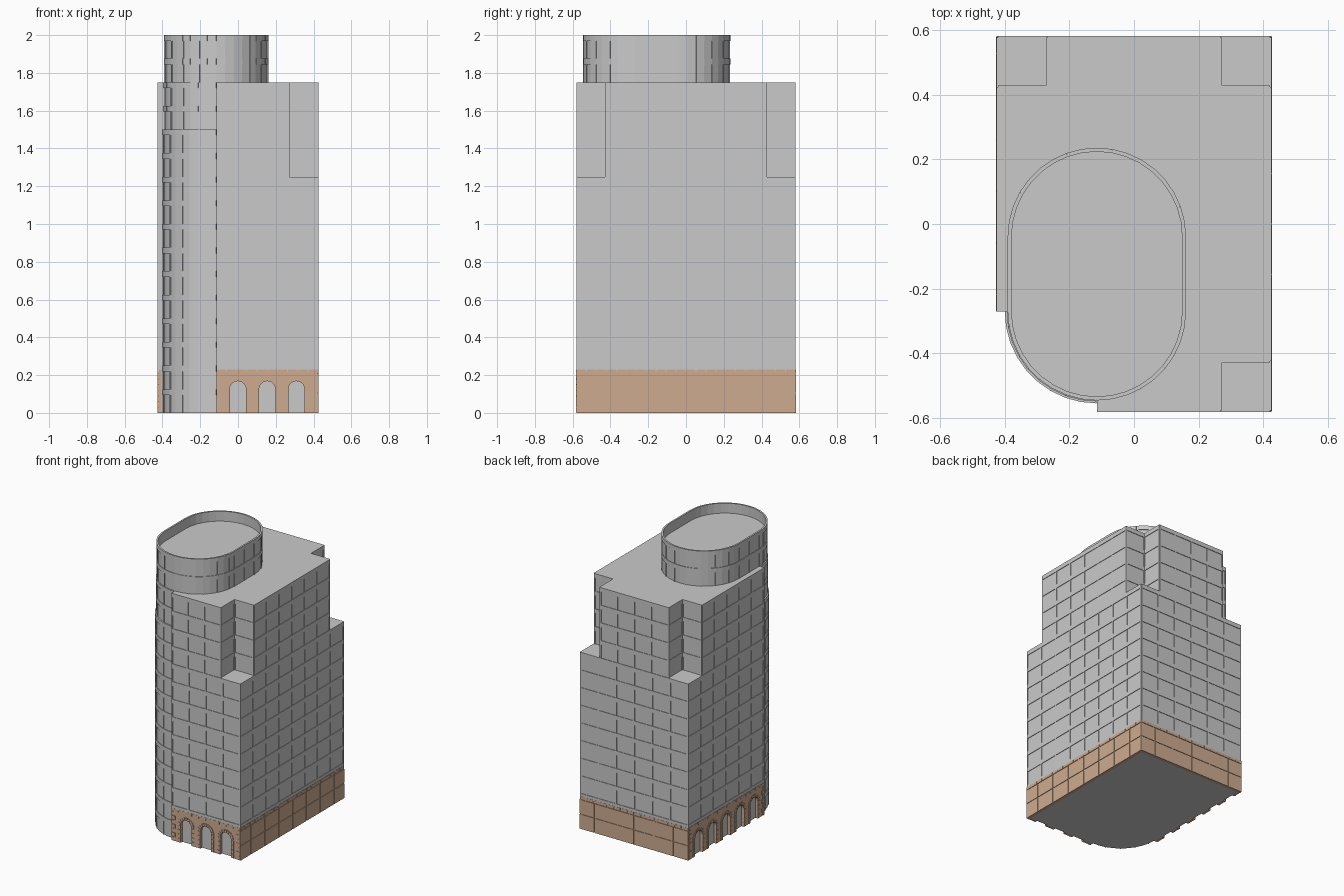
import bpy, bmesh, math
from mathutils import Vector

if "Cube" in bpy.data.objects:
    bpy.data.objects.remove(bpy.data.objects["Cube"])

CX, CY0, CY1 = -0.115, -0.27, -0.04      # centres of the rounded tower ends
FLOOR, BAY = 0.125, 0.155


def material(name, rgb):
    m = bpy.data.materials.new(name)
    m.diffuse_color = (*rgb, 1)
    m.use_nodes = True
    m.node_tree.nodes["Principled BSDF"].inputs["Base Color"].default_value = m.diffuse_color
    return m


GREY = material("light_grey", (0.59, 0.59, 0.59))
TAN = material("tan_stone", (0.62, 0.41, 0.28))


def finish(name, bm, mat):
    bmesh.ops.recalc_face_normals(bm, faces=bm.faces)
    me = bpy.data.meshes.new(name)
    bm.to_mesh(me)
    bm.free()
    me.materials.append(mat)
    bpy.context.collection.objects.link(bpy.data.objects.new(name, me))


def arc(cx, cy, r, a0, a1, step=10):
    n = round((a1 - a0) / step)
    return [(cx + r * math.cos(math.radians(a0 + (a1 - a0) * i / n)),
             cy + r * math.sin(math.radians(a0 + (a1 - a0) * i / n))) for i in range(n + 1)]


def footprint(hx, hy, r, notch=0.0):
    """Rectangle with a quarter-round front left corner and optional corner notches."""
    a, b = hx - notch, hy - notch
    if notch:
        pts = [(a, -hy), (a, -b), (hx, -b), (hx, b), (a, b), (a, hy),
               (-a, hy), (-a, b), (-hx, b)]
    else:
        pts = [(hx, -hy), (hx, hy), (-hx, hy)]
    return pts + [(-hx, CY0)] + arc(CX, CY0, r, 180, 270) + [(CX, -hy)]


def stadium(r):
    return arc(CX, CY0, r, 180, 360) + arc(CX, CY1, r, 0, 180)


def loft(name, rings, mat, bottom=False):
    """Join stacked outlines (points, z) and cap the last one."""
    bm = bmesh.new()
    loops = [[bm.verts.new((x, y, z)) for x, y in pts] for pts, z in rings]
    for lo, hi in zip(loops, loops[1:]):
        for i in range(len(lo)):
            j = (i + 1) % len(lo)
            bm.faces.new((lo[i], lo[j], hi[j], hi[i]))
    bm.faces.new(loops[-1])
    if bottom:
        bm.faces.new(loops[0][::-1])
    finish(name, bm, mat)


def slab(bm, frame, pts, d0, d1):
    """Extrude a wall-plane outline (along, up) between two depths."""
    p, u, n = frame
    back, front = [[bm.verts.new((*(p + u * s + n * d), z)) for s, z in pts] for d in (d0, d1)]
    bm.faces.new(back[::-1])
    bm.faces.new(front)
    for i in range(len(pts)):
        j = (i + 1) % len(pts)
        bm.faces.new((back[i], back[j], front[j], front[i]))


def block(bm, frame, s0, s1, z0, z1, d0, d1):
    slab(bm, frame, [(s0, z0), (s1, z0), (s1, z1), (s0, z1)], d0, d1)


def wall(p, q):
    p, q = Vector(p), Vector(q)
    u = (q - p).normalized()
    return (p, u, Vector((u.y, -u.x))), (q - p).length


def facade(name, pts, z0, z1):
    """Raised floor bands and mullions round an outline."""
    bm = bmesh.new()
    for i, p in enumerate(pts):
        frame, length = wall(p, pts[(i + 1) % len(pts)])
        if length < 0.035:
            continue
        for k in range(1, 17):
            z = k * FLOOR
            if z0 + 0.01 < z < z1 + 0.001:
                block(bm, frame, 0, length, z - 0.03, z, -0.002, 0.004)
        if length < 0.06:                         # facet of a curve
            if i % 2:
                block(bm, frame, 0, 0.006, z0, z1, -0.002, 0.004)
            continue
        n = max(1, round(length / 0.145))
        for k in range(n + 1):
            s = min(max(length * k / n, 0.004), length - 0.004)
            block(bm, frame, s - 0.004, s + 0.004, z0, z1, -0.002, 0.004)
    finish(name, bm, GREY)


# grey building mass, bottom to top
HX, HY = 0.421, 0.577
low = footprint(HX, HY, 0.281)
mid = footprint(HX, HY, 0.281, 0.153)
high = footprint(HX, HY, 0.275, 0.153)
core = footprint(0.405, 0.560, 0.281)
loft("ground_floor_core", [(core, 0), (core, 0.23)], GREY, bottom=True)
loft("lower_block", [(low, 0.23), (low, 1.25)], GREY, bottom=True)
loft("middle_block", [(mid, 1.25), (mid, 1.5)], GREY)
loft("upper_block", [(high, 1.5), (high, 1.75)], GREY)
loft("roof_drum", [(stadium(0.272), 1.75), (stadium(0.272), 2.0),
                   (stadium(0.264), 2.0), (stadium(0.264), 1.93)], GREY)

# window grids
facade("lower_window_grid", low, 0.23, 1.25)
facade("middle_window_grid", mid, 1.25, 1.5)
facade("upper_window_grid", high, 1.5, 1.75)
facade("drum_window_grid", stadium(0.272), 1.75, 2.0)

# bands and mullions of the rounded corner at street level
bm = bmesh.new()
curve = arc(CX, CY0, 0.281, 180, 270)
for i in range(len(curve) - 1):
    frame, length = wall(curve[i], curve[i + 1])
    block(bm, frame, 0, length, FLOOR - 0.03, FLOOR, -0.002, 0.004)
    if i % 2:
        block(bm, frame, 0, 0.006, 0, 0.23, -0.002, 0.004)
finish("corner_street_grid", bm, GREY)

# tan stone base
TOP, SPRING, R0, R1 = 0.23, 0.125, 0.043, 0.062
D, D2 = 0.018, 0.022


def cornice(bm, frame, length):
    n = round(length / 0.052)
    for k in range(n):
        block(bm, frame, length * k / n + 0.002, length * (k + 1) / n - 0.002,
              0.211, TOP, D - 0.002, D2)


def arcade(name, p, q, count):
    frame, length = wall(p, q)
    first = (length - BAY * (count - 1)) / 2
    centres = [first + BAY * k for k in range(count)]
    bm = bmesh.new()
    # wall sheet with arched openings along its foot
    outline = [(0, TOP), (0, 0)]
    for c in centres:
        outline += [(c - R0, 0)] + arc(c, SPRING, R0, 0, 180, 15)[::-1] + [(c + R0, 0)]
    slab(bm, frame, outline + [(length, 0), (length, TOP)], 0, D)
    # arch stones and jamb stones
    for c in centres:
        for k in range(9):
            a0, a1 = k * 20 + 1.5, k * 20 + 18.5
            slab(bm, frame, arc(c, SPRING, R0, a0, a1, 17) + arc(c, SPRING, R1, a0, a1, 17)[::-1],
                 D - 0.002, D2)
        for side in (-1, 1):
            for k in range(4):
                z = k * SPRING / 4
                e = sorted((c + side * R0, c + side * R1))
                block(bm, frame, *e, z + 0.002, z + 0.029, D - 0.002, D2)
    # corner stones
    for k in range(7):
        w = 0.03 if k % 2 else 0.02
        for s in (0, length - w):
            block(bm, frame, s, s + w, k * 0.03 + 0.002, k * 0.03 + 0.028, D - 0.002, D2)
    cornice(bm, frame, length)
    finish(name, bm, TAN)


def panelled(name, p, q):
    frame, length = wall(p, q)
    n = int((length / 2 - 0.08) / BAY)
    cuts = [0] + [length / 2 + BAY * k for k in range(-n, n + 1)] + [length]
    bm = bmesh.new()
    block(bm, frame, 0, length, 0, TOP, 0, D)
    for a, b in zip(cuts, cuts[1:]):
        for z0, z1 in ((0, 0.103), (0.109, 0.206)):
            block(bm, frame, a + (0.003 if a else 0), b - (0.003 if b < length else 0),
                  z0, z1, D - 0.002, D2)
    cornice(bm, frame, length)
    finish(name, bm, TAN)


arcade("front_arcade", (CX, -0.560), (0.424, -0.560), 3)
arcade("left_arcade", (-0.405, 0.579), (-0.405, CY0), 5)
panelled("right_base_panels", (0.405, -0.580), (0.405, 0.580))
panelled("back_base_panels", (0.425, 0.560), (-0.425, 0.560))
